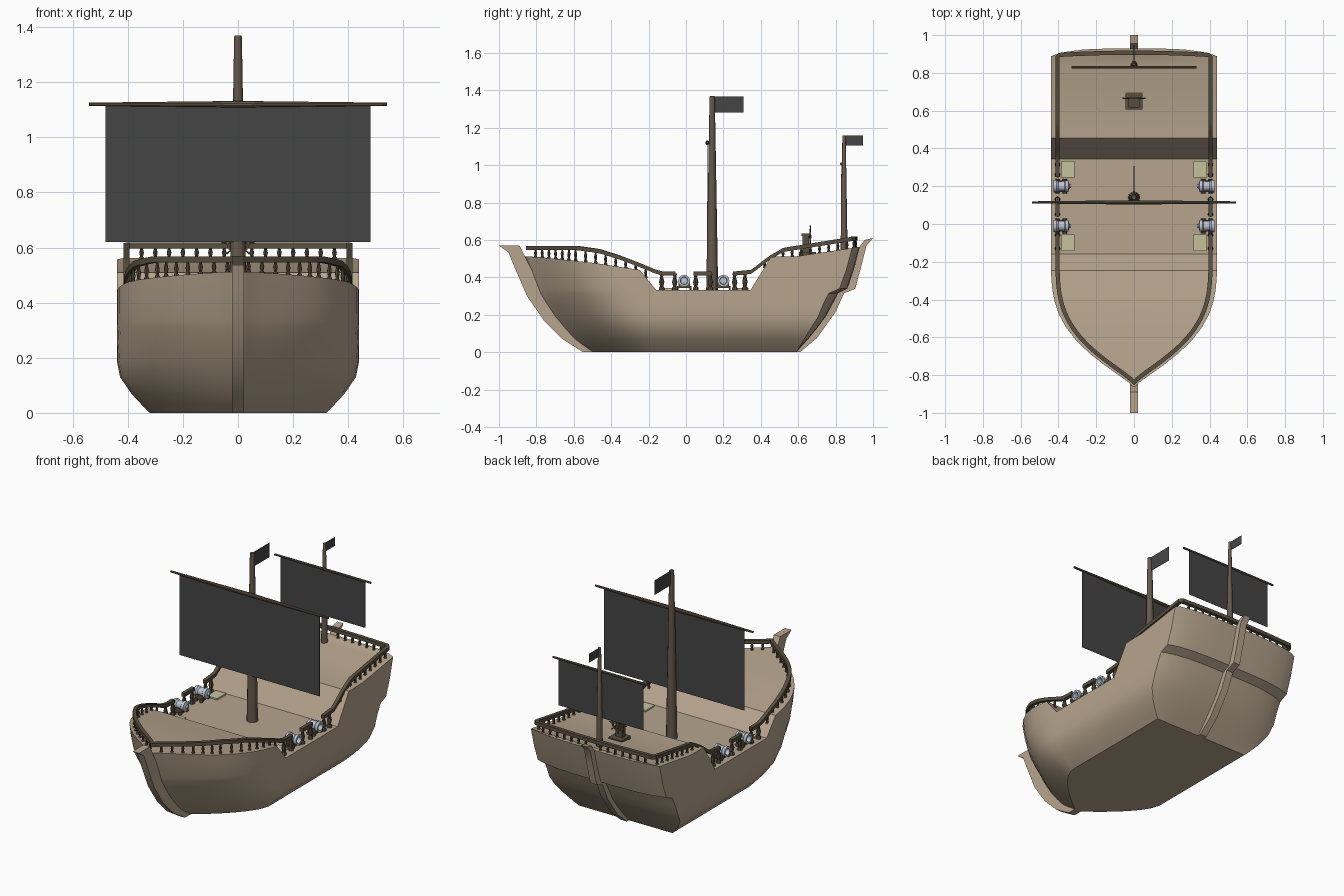
import bpy, bmesh, math
from mathutils import Vector, Matrix

if "Cube" in bpy.data.objects:
    bpy.data.objects.remove(bpy.data.objects["Cube"])


def mat(name, *rgb):
    m = bpy.data.materials.new(name)
    m.diffuse_color = (*rgb, 1)
    m.use_nodes = True
    m.node_tree.nodes["Principled BSDF"].inputs["Base Color"].default_value = m.diffuse_color
    return m


TAN = mat("hull_wood", .47, .375, .27)
DARK = mat("dark_wood", .10, .078, .05)
SPAR = mat("spar_wood", .13, .10, .07)
CLOTH = mat("black_cloth", .06, .06, .06)
METAL = mat("metal", .5, .56, .64)
PALE = mat("pale_hatch", .55, .55, .34)


def finish(name, bm, m, mirror=False):
    bmesh.ops.remove_doubles(bm, verts=bm.verts, dist=1e-5)
    bmesh.ops.recalc_face_normals(bm, faces=bm.faces)
    me = bpy.data.meshes.new(name)
    bm.to_mesh(me)
    bm.free()
    ob = bpy.data.objects.new(name, me)
    bpy.context.collection.objects.link(ob)
    me.materials.append(m)
    bpy.ops.object.select_all(action='DESELECT')
    ob.select_set(True)
    bpy.context.view_layer.objects.active = ob
    bpy.ops.object.shade_smooth_by_angle(angle=math.radians(32))
    if mirror:
        ob.modifiers.new("mirror", 'MIRROR').merge_threshold = 1e-4
    return ob


def interp(tab, x):
    if x <= tab[0][0]:
        return tab[0][1]
    for (a, va), (b, vb) in zip(tab, tab[1:]):
        if x <= b:
            return va + (vb - va) * (x - a) / (b - a)
    return tab[-1][1]


def box(bm, c, s):
    bmesh.ops.create_cube(bm, size=1, matrix=Matrix.Translation(c) @ Matrix.Diagonal((*s, 1)))


def lathe(bm, prof, M, n=12):
    """Revolve (radius, height) pairs around local z, capped."""
    rings = [[bm.verts.new(M @ Vector((r * math.cos(2 * math.pi * i / n), r * math.sin(2 * math.pi * i / n), h)))
              for i in range(n)] for r, h in prof]
    for a, b in zip(rings, rings[1:]):
        for i in range(n):
            bm.faces.new((a[i], a[(i + 1) % n], b[(i + 1) % n], b[i]))
    bm.faces.new(rings[0])
    bm.faces.new(rings[-1])


def loft(bm, rings, cap=True):
    vs = [[bm.verts.new(p) for p in r] for r in rings]
    for a, b in zip(vs, vs[1:]):
        for i in range(len(a)):
            j = (i + 1) % len(a)
            bm.faces.new((a[i], a[j], b[j], b[i]))
    if cap:
        bm.faces.new(vs[0])
        bm.faces.new(vs[-1])


# Hull shape tables
SHEER = [(-.866, .513), (-.78, .508), (-.5, .478), (-.25, .44), (-.16, .333), (.345, .333), (.455, .51), (.6, .513), (.93, .563)]
BOW = [(0, -.51), (.06, -.60), (.17, -.70), (.3, -.79), (.45, -.85), (.52, -.868)]
STERN = [(0, .59), (.1, .68), (.2, .755), (.29, .80), (.318, .815), (.342, .868), (.45, .90), (.565, .93)]
WIDTH = [(0, .32), (.03, .35), (.07, .387), (.13, .428), (.19, .44)]
BULGE = [(0, .0), (.1, .03), (.3, .055), (.345, .04), (.56, .04)]
LOW = [0, .03, .07, .13, .19, .26, .315]
UP = [.1, .5, 1]


def column(kind, v):
    """One vertical strip of hull points, keel to sheer."""
    ytop = {'bow': -.16 - v * .706, 'mid': v, 'stern': .455 + v * .435, 'transom': .93}[kind]
    top = interp(SHEER, ytop)
    pts = []
    for z in LOW + [.315 + f * (top - .315) for f in UP]:
        w, y = interp(WIDTH, z), v
        ys, b = interp(STERN, z), interp(BULGE, z)
        if kind == 'bow':
            t = min(z / .35, 1)
            w *= max(0, 1 - v ** (1.5 + 1.8 * t)) ** (1 + .3 * t)
            y = -.16 + v * (interp(BOW, z) + .16)
        elif kind == 'stern':
            y = .455 + v * (ys - b - .455)
        elif kind == 'transom':
            w *= v
            y = ys - b * v ** 4
        pts.append(Vector((w, y, z)))
    return pts


# Hull with deck and flat bottom (half, mirrored)
cols = [column('bow', v) for v in (1, .96, .9, .83, .75, .66, .56, .46, .37, .28, .2, .1275)]
cols += [column('mid', y) for y in (-.16, .09, .345)]
cols += [column('stern', v) for v in (0, .33, .66, .9, 1)]
cols += [column('transom', v) for v in (.93, .82, .6, .3, 0)]
bm = bmesh.new()
grid = [[bm.verts.new(p) for p in [(0, c[0].y, 0)] + c + [(0, c[-1].y, c[-1].z)]] for c in cols]
for a, b in zip(grid, grid[1:]):
    for i in range(len(a) - 1):
        bm.faces.new((a[i], a[i + 1], b[i + 1], b[i]))
bmesh.ops.dissolve_degenerate(bm, edges=bm.edges, dist=1e-5)
finish("hull", bm, TAN, True)


# Stem and stern posts
def post(name, outer, inner):
    bm = bmesh.new()
    h = .022
    loft(bm, [[(-h, *o), (h, *o), (h, *i), (-h, *i)] for o, i in zip(outer, inner)])
    finish(name, bm, TAN)


post("stem_post",
     [(-1, .57), (-.95, .535), (-.915, .45), (-.85, .30), (-.76, .17), (-.66, .07), (-.55, 0)],
     [(-.89, .57), (-.86, .51), (-.83, .45), (-.76, .30), (-.67, .17), (-.58, .07), (-.48, 0)])
post("stern_post",
     [(1, .61), (.965, .57), (.94, .47), (.905, .34), (.845, .315), (.80, .215), (.70, .075), (.61, 0)],
     [(.955, .60), (.91, .54), (.88, .45), (.85, .36), (.79, .33), (.73, .22), (.64, .09), (.55, 0)])

# Rails and balusters (one side, mirrored)
RAILZ = [(-.84, .557), (-.58, .557), (-.46, .54), (-.35, .505), (-.25, .467), (-.16, .43), (-.12, .42),
         (.25, .42), (.35, .43), (.44, .50), (.52, .547), (.6, .56), (.9, .608)]


def rail_pt(y):
    v = min(max(0, (-.16 - y) / .68), 1)
    return Vector((.405 * (1 - v ** 3.3) ** 1.3, y, interp(RAILZ, y)))


def run(y0, y1, n):
    return [rail_pt(y0 + (y1 - y0) * i / n) for i in range(n + 1)]


def sweep(bm, path, w=.011, h=.011):
    rings = []
    for i, p in enumerate(path):
        t = path[min(i + 1, len(path) - 1)] - path[max(i - 1, 0)]
        s = Vector((t.y, -t.x, 0)).normalized() * w
        if abs(p.x) < 1e-6:
            s = Vector((0, w if p.y > 0 else -w * 1.3, 0))
        up = Vector((0, 0, h))
        rings.append([p + s + up, p - s + up, p - s - up, p + s - up])
    loft(bm, rings)


def baluster(bm, p, r):
    z0 = interp(SHEER, p.y) - .004
    H = p.z - z0
    prof = [(1, 0), (1, .15), (.6, .25), (.95, .5), (.5, .8), (.8, 1)]
    lathe(bm, [(r * a, H * b) for a, b in prof], Matrix.Translation((p.x, p.y, z0)), 8)


def stern_pt(x):
    return Vector((x, .907 - .012 * (x / .4) ** 2, .608))


fore = run(-.84, -.055, 44)
aft = run(.25, .885, 26) + [stern_pt(x) for x in (.395, .3, .2, .1, 0)]
bm = bmesh.new()
for path in (fore, run(.04, .14, 2), aft):
    sweep(bm, path)
finish("hand_rail", bm, DARK, True)

bm = bmesh.new()
for path in (fore, aft):
    acc = .02
    for a, b in zip(path, path[1:]):
        acc += (b - a).length
        if acc > .047 and not -.2 < b.y < .4 and b.x > .015:
            baluster(bm, b, .009)
            acc = 0
for x in (.35, .3, .25, .2, .15, .1, .05):
    baluster(bm, stern_pt(x), .009)
for y in (-.13, -.06, .052, .13, .26, .315):
    baluster(bm, rail_pt(y), .015)
finish("balusters", bm, DARK, True)

# Cannons, carriages and deck hatches
guns, carts, hatches = bmesh.new(), bmesh.new(), bmesh.new()
for y, hy in ((-.01, -.10), (.2, .29)):
    M = Matrix.Translation((.345, y, .382)) @ Matrix.Rotation(math.pi / 2, 4, 'Y')
    lathe(guns, [(.008, -.012), (.012, -.003), (.03, .003), (.032, .018), (.027, .022), (.025, .055),
                 (.032, .064), (.032, .08), (.02, .08), (.018, .04)], M, 16)
    for s in (-1, 1):
        box(carts, (.385, y + s * .026, .36), (.055, .01, .032))
        for x in (.367, .405):
            lathe(carts, [(.011, -.005), (.011, .005)],
                  Matrix.Translation((x, y + s * .034, .344)) @ Matrix.Rotation(math.pi / 2, 4, 'X'), 10)
    box(carts, (.385, y, .35), (.05, .05, .012))
    box(hatches, (.35, hy, .337), (.07, .088, .01))
finish("cannons", guns, METAL, True)
finish("cannon_carriages", carts, DARK, True)
finish("deck_hatches", hatches, PALE, True)


# Masts, yards, sails and flags
def rig(tag, y, z0, z1, r0, r1, yz, yw, sw, sz, fl):
    bm = bmesh.new()
    T = Matrix.Translation((0, y, 0))
    lathe(bm, [(r0, z0), (r1, z1 - .004), (r1 * .8, z1)], T, 12)
    finish(tag + "_mast", bm, SPAR)
    yy = y - r0 * .8
    bm = bmesh.new()
    lathe(bm, [(.006, -yw), (.012 * r0 / .032, 0), (.006, yw)],
          Matrix.Translation((0, yy, yz)) @ Matrix.Rotation(math.pi / 2, 4, 'Y'), 10)
    finish(tag + "_yard", bm, SPAR)
    bm = bmesh.new()
    box(bm, (0, yy, (sz + yz) / 2), (2 * sw, .003, yz - sz))
    finish(tag + "_sail", bm, CLOTH)
    bm = bmesh.new()
    box(bm, (0, y + r1 * .8 + fl / 2, z1 - fl * .29), (.003, fl, fl * .56))
    finish(tag + "_flag", bm, CLOTH)


rig("main", .14, .33, 1.37, .032, .014, 1.12, .54, .48, .62, .157)
rig("mizzen", .845, .54, 1.16, .019, .009, 1.008, .33, .29, .72, .095)

# Steering stand with wheel
bm = bmesh.new()
box(bm, (0, .65, .525), (.09, .09, .02))
box(bm, (0, .64, .575), (.045, .035, .10))
box(bm, (0, .64, .628), (.06, .045, .012))
finish("wheel_stand", bm, DARK)
bm = bmesh.new()
W = Matrix.Translation((0, .665, .618)) @ Matrix.Rotation(math.pi / 2, 4, 'X')
n = 24
ring = [[W @ Vector((r * math.cos(2 * math.pi * i / n), r * math.sin(2 * math.pi * i / n), h))
         for r, h in ((.033, -.004), (.042, -.004), (.042, .004), (.033, .004))] for i in range(n + 1)]
loft(bm, ring, cap=False)
lathe(bm, [(.01, -.006), (.01, .03)], W, 10)
for i in range(8):
    R = W @ Matrix.Rotation(i * math.pi / 4, 4, 'Z') @ Matrix.Rotation(math.pi / 2, 4, 'Y')
    lathe(bm, [(.003, .005), (.003, .045), (.004, .06)], R, 6)
finish("steering_wheel", bm, DARK)
